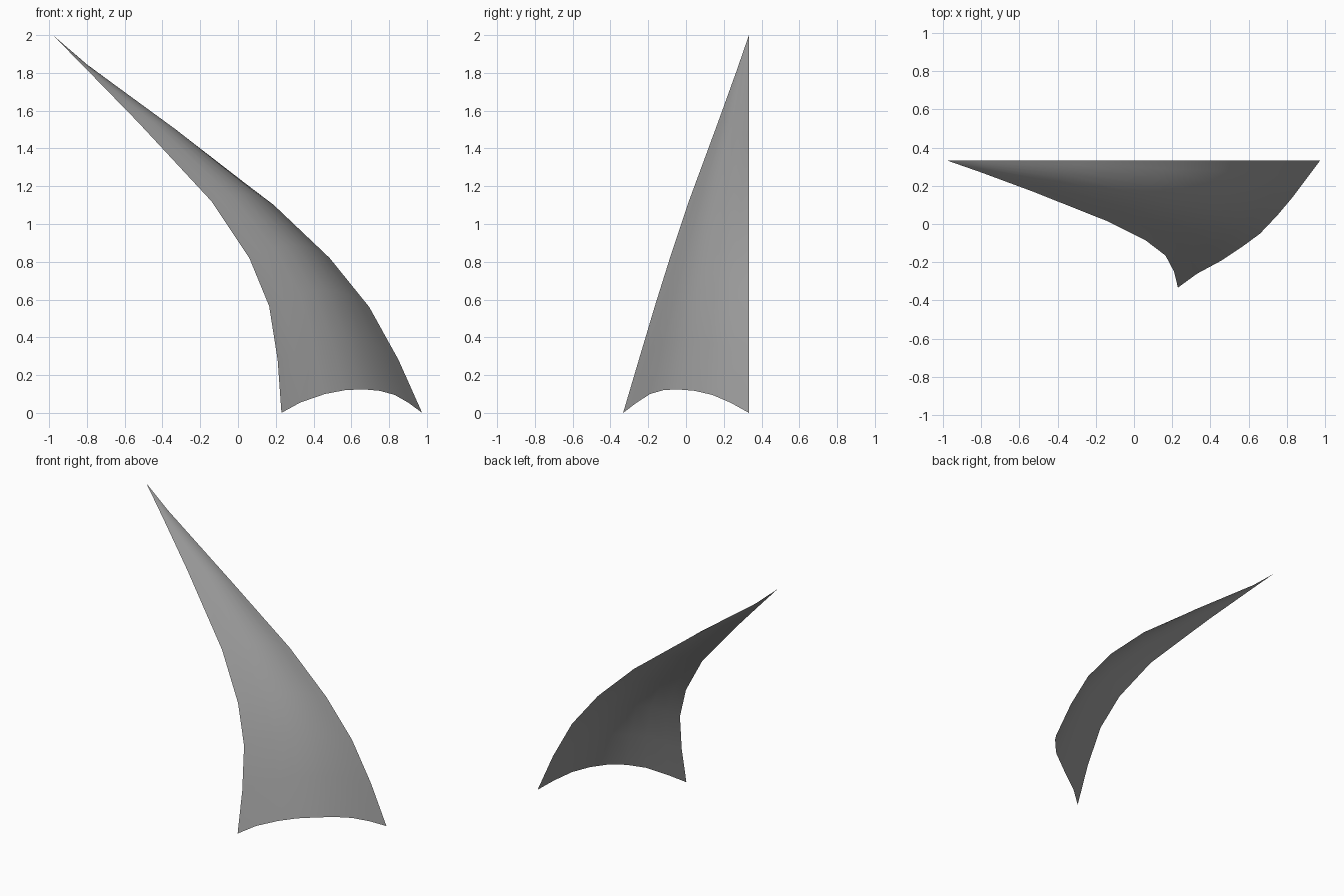
import bpy
import bmesh
from mathutils import Vector

cube = bpy.data.objects.get("Cube")
if cube:
    bpy.data.objects.remove(cube, do_unlink=True)

# Plain grey fabric
grey = bpy.data.materials.new("sail_grey")
grey.use_nodes = True
colour = (0.32, 0.32, 0.32, 1.0)
grey.diffuse_color = colour
grey.node_tree.nodes["Principled BSDF"].inputs["Base Color"].default_value = colour

# Free edge on the front side, from foot to just below the tip
inner_edge = [Vector(p) for p in (
    (0.23, -0.333, 0.0), (0.21, -0.25, 0.28), (0.165, -0.165, 0.565),
    (0.06, -0.085, 0.82), (-0.14, 0.015, 1.12), (-0.53, 0.17, 1.54),
    (-0.80, 0.27, 1.817))]
# Rear edge, lying in one upright plane
outer_edge = [Vector((x, 0.333, z)) for x, z in (
    (0.975, 0.0), (0.85, 0.28), (0.695, 0.56), (0.485, 0.82),
    (0.19, 1.10), (-0.27, 1.45), (-0.80, 1.845))]
tip = Vector((-0.98, 0.333, 2.0))

# Arched lower hem
hem = [Vector(p) for p in (
    (0.23, -0.333, 0.0), (0.33, -0.26, 0.055), (0.46, -0.19, 0.10),
    (0.565, -0.12, 0.12), (0.66, -0.05, 0.125), (0.75, 0.045, 0.117),
    (0.83, 0.14, 0.095), (0.905, 0.24, 0.052), (0.975, 0.333, 0.0))]
segments = len(hem) - 1
bulge = [p - hem[0].lerp(hem[-1], j / segments) for j, p in enumerate(hem)]
hem_width = (hem[-1] - hem[0]).length

# Sheet: the hem's bulge shrinks with each row's width towards the tip
bm = bmesh.new()
rows = []
for a, b in zip(inner_edge, outer_edge):
    scale = ((b - a).length / hem_width) ** 1.2
    rows.append([bm.verts.new(a.lerp(b, j / segments) + bulge[j] * scale)
                 for j in range(segments + 1)])
for low, high in zip(rows, rows[1:]):
    for j in range(segments):
        bm.faces.new((low[j], low[j + 1], high[j + 1], high[j]))
top = bm.verts.new(tip)
for j in range(segments):
    bm.faces.new((rows[-1][j], rows[-1][j + 1], top))
for face in bm.faces:
    face.smooth = True

mesh = bpy.data.meshes.new("curved_sail")
bm.to_mesh(mesh)
bm.free()
mesh.materials.append(grey)
sail = bpy.data.objects.new("curved_sail", mesh)
bpy.context.collection.objects.link(sail)
